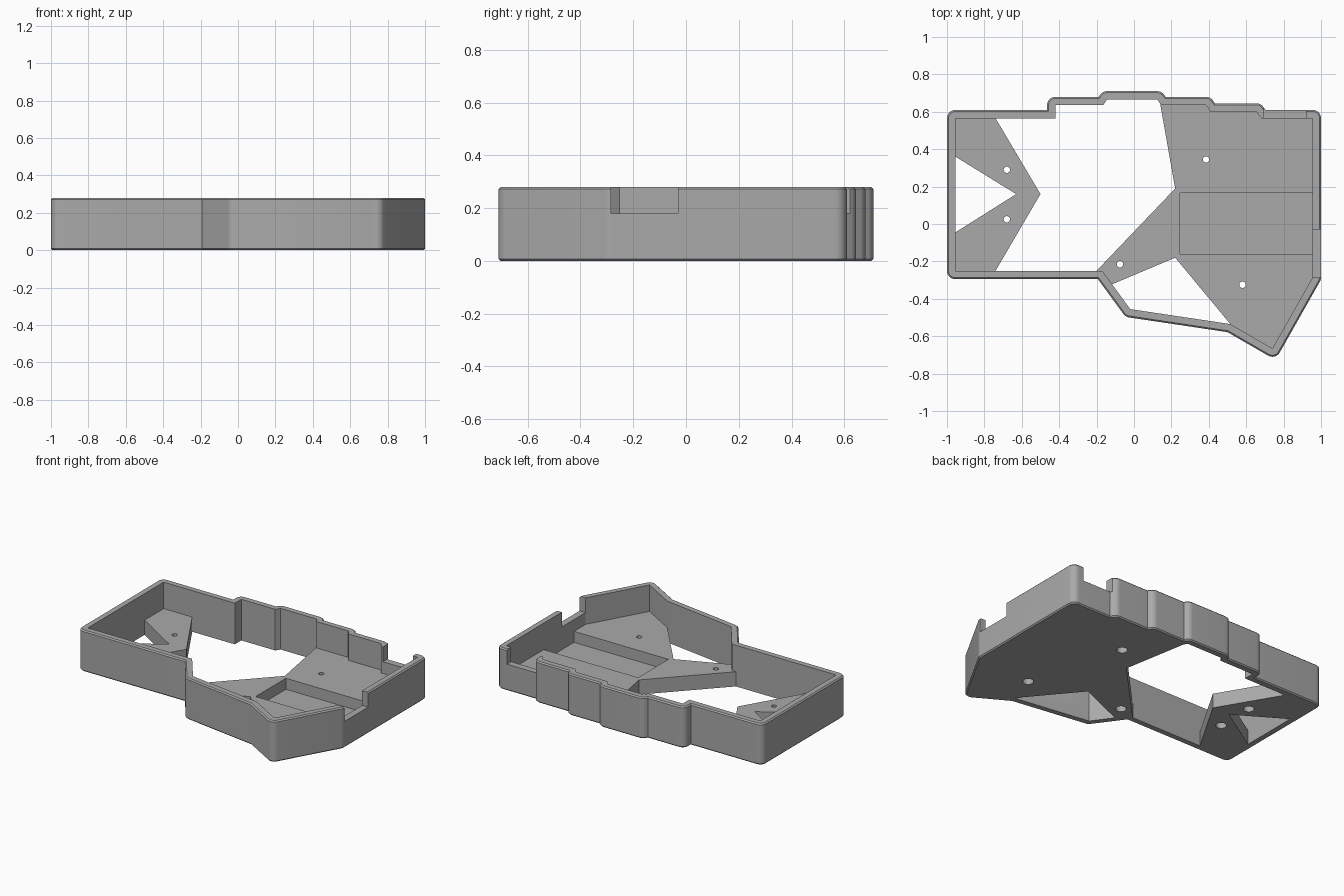
import bpy, bmesh, math
from mathutils import Vector

if "Cube" in bpy.data.objects:
    bpy.data.objects.remove(bpy.data.objects["Cube"])

HEIGHT, WALL, FLOOR, CHAMFER = 0.28, 0.045, 0.10, 0.008

grey = bpy.data.materials.new("plain grey")
grey.diffuse_color = (0.4, 0.4, 0.4, 1)
grey.use_nodes = True
grey.node_tree.nodes["Principled BSDF"].inputs["Base Color"].default_value = grey.diffuse_color

# Inside outline of the case, counter-clockwise
INNER = [(-.955, -.25), (-.17, -.25), (-.02, -.455), (.515, -.535), (.74, -.665),
         (.955, -.285), (.955, .565), (.68, .565), (.655, .60), (.41, .60),
         (.385, .635), (.145, .635), (.125, .665), (-.145, .665), (-.165, .635),
         (-.42, .635), (-.42, .565), (-.955, .565)]


def offset(points, d, steps=8):
    """Grow a CCW outline by d, rounding its convex corners."""
    out, n = [], len(points)
    for i in range(n):
        p = Vector(points[i])
        a = (p - Vector(points[i - 1])).normalized()
        b = (Vector(points[(i + 1) % n]) - p).normalized()
        na, nb = Vector((a.y, -a.x)), Vector((b.y, -b.x))
        if a.x * b.y - a.y * b.x > 0:
            start, turn = math.atan2(na.y, na.x), math.acos(max(-1, min(1, na.dot(nb))))
            for k in range(steps + 1):
                t = start + turn * k / steps
                out.append((p.x + d * math.cos(t), p.y + d * math.sin(t)))
        else:
            m = (na + nb) / (1 + na.dot(nb))
            out.append((p.x + d * m.x, p.y + d * m.y))
    return out


def loft(name, rings):
    """Closed solid through (outline, z) rings."""
    bm = bmesh.new()
    loops = [[bm.verts.new((x, y, z)) for x, y in pts] for pts, z in rings]
    n = len(loops[0])
    for lo, hi in zip(loops, loops[1:]):
        for i in range(n):
            j = (i + 1) % n
            bm.faces.new((lo[i], lo[j], hi[j], hi[i]))
    bm.faces.new(loops[0][::-1])
    bm.faces.new(loops[-1])
    bmesh.ops.recalc_face_normals(bm, faces=bm.faces)
    mesh = bpy.data.meshes.new(name)
    bm.to_mesh(mesh)
    bm.free()
    obj = bpy.data.objects.new(name, mesh)
    bpy.context.collection.objects.link(obj)
    mesh.materials.append(grey)
    return obj


def prism(name, pts, z0, z1):
    return loft(name, [(pts, z0), (pts, z1)])


def box(name, x0, x1, y0, y1, z0, z1):
    return prism(name, [(x0, y0), (x1, y0), (x1, y1), (x0, y1)], z0, z1)


def disc(x, y, r, n=24):
    return [(x + r * math.cos(2 * math.pi * k / n), y + r * math.sin(2 * math.pi * k / n))
            for k in range(n)]


# Outer body with small chamfers at top and bottom
full, small = offset(INNER, WALL), offset(INNER, WALL - CHAMFER)
case = loft("case", [(small, 0), (full, CHAMFER), (full, HEIGHT - CHAMFER), (small, HEIGHT)])

# Cavity above the floor
cutters = [prism("cavity", INNER, FLOOR, HEIGHT + .1)]

# Openings through the floor
main_opening = [(-.74, -.25), (-.20, -.25), (.22, .19), (.14, .6425), (.125, .665),
                (-.145, .665), (-.165, .635), (-.42, .635), (-.42, .565),
                (-.74, .565), (-.50, .16)]
side_opening = [(-.955, -.045), (-.63, .16), (-.955, .36)]
front_opening = [(-.117, -.3224), (-.02, -.455), (.515, -.535), (.22, -.18)]
for pts in (main_opening, side_opening, front_opening):
    cutters.append(prism("floor_opening", pts, -.1, .15))

# Recess in the floor and two wall notches
cutters.append(box("recess", .245, .955, -.16, .165, .025, .15))
cutters.append(box("right_notch", .95, 1.1, -.285, -.03, .18, .4))
cutters.append(box("back_notch", .695, .92, .56, .75, .18, .4))

# Screw holes, wider from below
for x, y in [(-.68, .29), (-.68, .025), (.385, .345), (-.075, -.215), (.58, -.325)]:
    cutters.append(prism("screw_hole", disc(x, y, .017), -.1, .15))
    cutters.append(prism("screw_head", disc(x, y, .034), -.1, .05))

# Cut everything out of the body
for c in cutters:
    mod = case.modifiers.new(c.name, 'BOOLEAN')
    mod.operation, mod.solver, mod.object = 'DIFFERENCE', 'EXACT', c
    c.hide_render = True
bpy.context.view_layer.update()
result = bpy.data.meshes.new_from_object(
    case.evaluated_get(bpy.context.evaluated_depsgraph_get()))
case.modifiers.clear()
case.data = result
for c in cutters:
    bpy.data.objects.remove(c, do_unlink=True)

# Smooth rounded corners, sharp edges elsewhere
bpy.ops.object.select_all(action='DESELECT')
case.select_set(True)
bpy.context.view_layer.objects.active = case
bpy.ops.object.shade_smooth_by_angle(angle=math.radians(25))
